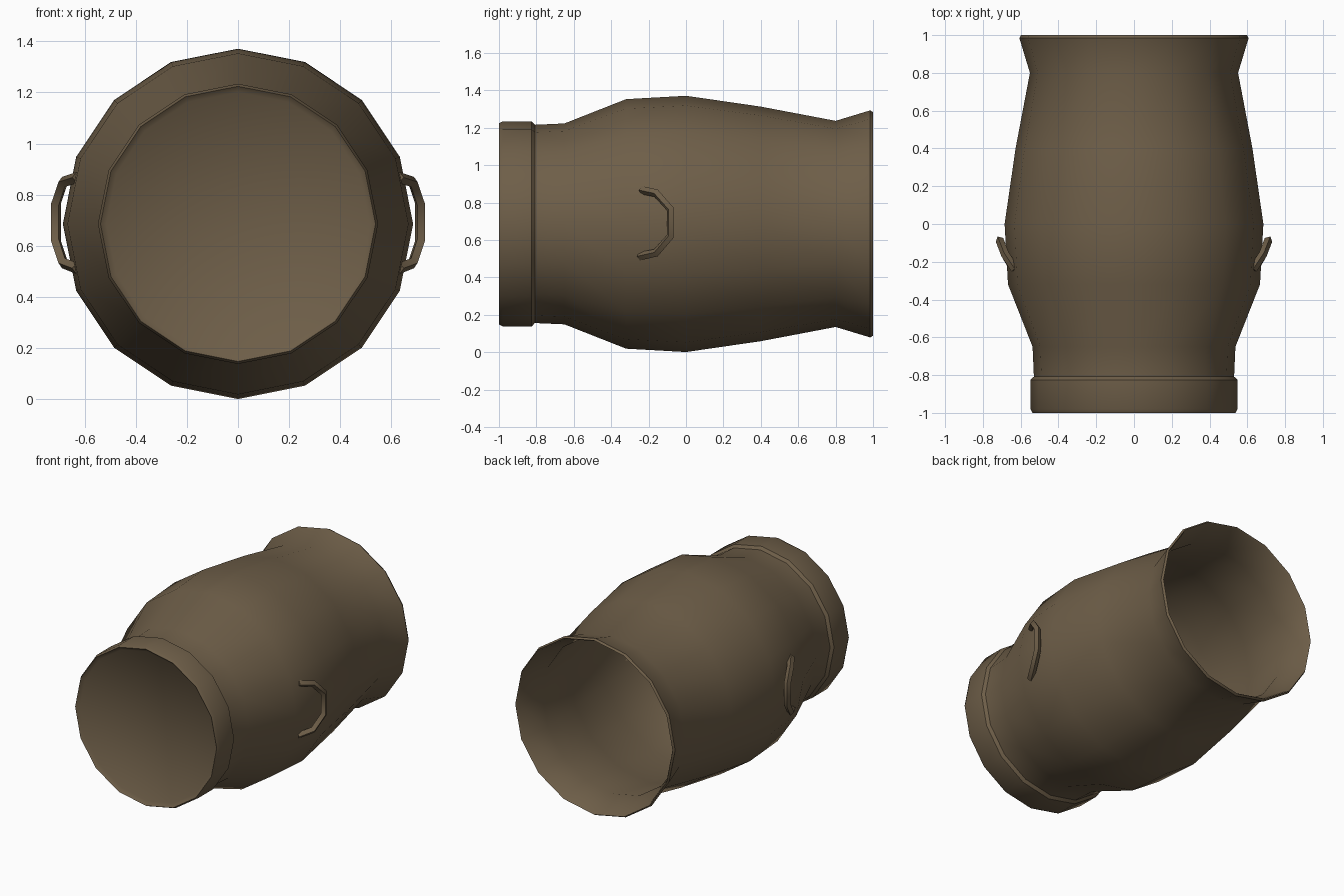
import bpy, bmesh, math

if "Cube" in bpy.data.objects:
    bpy.data.objects.remove(bpy.data.objects["Cube"])

CZ = 0.686   # height of the pot's axis
SIDES = 16

clay = bpy.data.materials.new("brown clay")
clay.diffuse_color = (0.155, 0.112, 0.065, 1)
clay.use_nodes = True
clay.node_tree.nodes["Principled BSDF"].inputs["Base Color"].default_value = clay.diffuse_color


def finish(ob, angle):
    ob.data.materials.clear()
    ob.data.materials.append(clay)
    bpy.ops.object.select_all(action='DESELECT')
    ob.select_set(True)
    bpy.context.view_layer.objects.active = ob
    bpy.ops.object.shade_smooth_by_angle(angle=math.radians(angle))


def lathe(name, profile):
    """Turn a (y, radius) profile about the pot's axis; radius 0 is a pole."""
    bm = bmesh.new()
    rings = []
    for y, r in profile:
        if r == 0:
            rings.append([bm.verts.new((0, y, CZ))] * SIDES)
        else:
            rings.append([bm.verts.new((r * math.sin(2 * math.pi * i / SIDES), y,
                                        CZ + r * math.cos(2 * math.pi * i / SIDES)))
                          for i in range(SIDES)])
    for a, b in zip(rings, rings[1:]):
        for i in range(SIDES):
            j = (i + 1) % SIDES
            bm.faces.new(list(dict.fromkeys((a[i], a[j], b[j], b[i]))))
    bmesh.ops.recalc_face_normals(bm, faces=bm.faces)
    me = bpy.data.meshes.new(name)
    bm.to_mesh(me)
    bm.free()
    ob = bpy.data.objects.new(name, me)
    bpy.context.collection.objects.link(ob)
    finish(ob, 42)
    return ob


# Pot lying on its side: dished base, collar, belly, flared mouth, hollow inside
lathe("pot_body", [
    (-0.965, 0), (-0.98, 0.515), (-1.0, 0.538),
    (-0.98, 0.548), (-0.825, 0.548), (-0.808, 0.53),
    (-0.65, 0.537), (-0.32, 0.667), (0, 0.685), (0.4, 0.627),
    (0.8, 0.551), (0.985, 0.607), (1.0, 0.598),
    (0.985, 0.588), (0.8, 0.531), (0.4, 0.607), (0, 0.665),
    (-0.32, 0.647), (-0.65, 0.515), (-0.93, 0.51), (-0.93, 0)])

# Side handles: bent four-sided bars
path = [(0.63, -0.24, 0.867), (0.683, -0.16, 0.85), (0.712, -0.084, 0.765),
        (0.712, -0.084, 0.62), (0.683, -0.16, 0.532), (0.63, -0.25, 0.512)]
for side, sx in (("right", 1), ("left", -1)):
    cu = bpy.data.curves.new(side + "_handle", 'CURVE')
    cu.dimensions = '3D'
    cu.bevel_depth = 0.022
    cu.bevel_resolution = 0
    cu.use_fill_caps = True
    sp = cu.splines.new('POLY')
    sp.points.add(len(path) - 1)
    for p, (x, y, z) in zip(sp.points, path):
        p.co = (sx * x, y, z, 1)
    ob = bpy.data.objects.new(side + "_handle", cu)
    bpy.context.collection.objects.link(ob)
    bpy.ops.object.select_all(action='DESELECT')
    ob.select_set(True)
    bpy.context.view_layer.objects.active = ob
    bpy.ops.object.convert(target='MESH')
    finish(bpy.context.view_layer.objects.active, 50)
